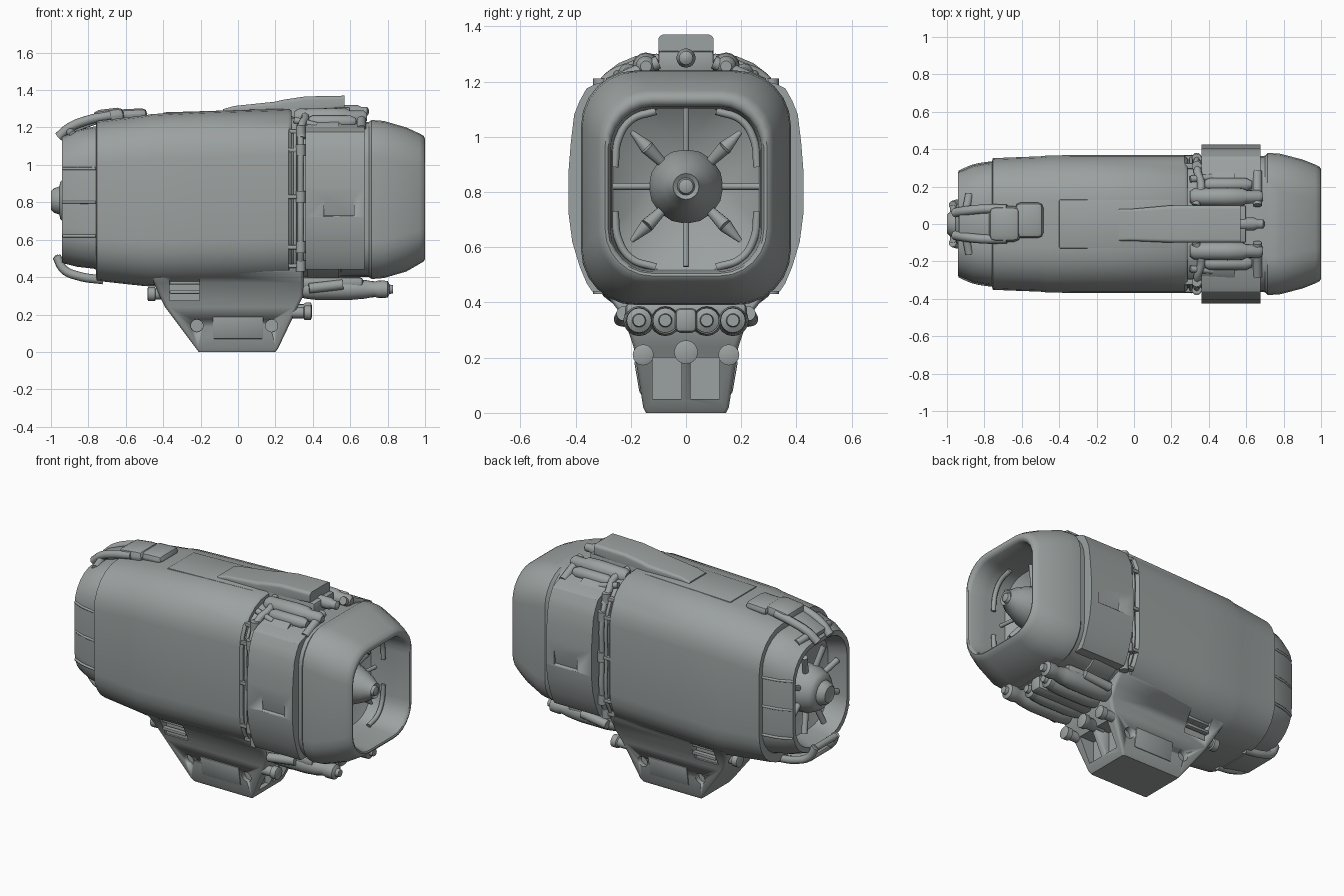
import bpy, bmesh, math
from mathutils import Vector, Matrix

if "Cube" in bpy.data.objects:
    bpy.data.objects.remove(bpy.data.objects["Cube"])

metal = bpy.data.materials.new("grey_metal")
metal.use_nodes = True
COLOUR = (0.33, 0.36, 0.355, 1)
metal.diffuse_color = COLOUR
metal.node_tree.nodes["Principled BSDF"].inputs["Base Color"].default_value = COLOUR
CZ = 0.82  # height of the engine axis


def activate(ob):
    bpy.ops.object.select_all(action='DESELECT')
    ob.select_set(True)
    bpy.context.view_layer.objects.active = ob


def finish(name, bm, angle=42):
    bmesh.ops.remove_doubles(bm, verts=bm.verts, dist=1e-5)
    bmesh.ops.recalc_face_normals(bm, faces=bm.faces)
    me = bpy.data.meshes.new(name)
    bm.to_mesh(me)
    bm.free()
    ob = bpy.data.objects.new(name, me)
    bpy.context.collection.objects.link(ob)
    me.materials.append(metal)
    activate(ob)
    bpy.ops.object.shade_smooth_by_angle(angle=math.radians(angle))
    return ob


def loft(name, sections, axis='X', steps=7):
    """Skin rounded rectangles (t, u0, u1, v0, v1, radius) along an axis."""
    bm = bmesh.new()
    rings = []
    for t, u0, u1, v0, v1, r in sections:
        ring = []
        corners = ((u1 - r, v1 - r), (u0 + r, v1 - r), (u0 + r, v0 + r), (u1 - r, v0 + r))
        for c, (cu, cv) in enumerate(corners):
            for k in range(steps):
                a = (c + k / (steps - 1)) * math.pi / 2
                u, v = cu + r * math.cos(a), cv + r * math.sin(a)
                ring.append(bm.verts.new((t, u, v) if axis == 'X' else (u, v, t)))
        rings.append(ring)
    for a, b in zip(rings, rings[1:]):
        for i in range(len(a)):
            j = (i + 1) % len(a)
            bm.faces.new((a[i], a[j], b[j], b[i]))
    bm.faces.new(rings[0])
    bm.faces.new(rings[-1])
    return finish(name, bm)


def shell(name, rows):
    """Engine skin, symmetric in y: rows of (x, half width, bottom, top, radius)."""
    return loft(name, [(x, -w, w, b, t, r) for x, w, b, t, r in rows])


def turned(name, y, z, rows):
    """Round part along x: rows of (x, radius)."""
    return loft(name, [(x, y - r, y + r, z - r, z + r, r) for x, r in rows], steps=5)


def rod(name, p, q, r0, r1=None):
    p, q = Vector(p), Vector(q)
    m = Matrix.Translation((p + q) / 2) @ (q - p).to_track_quat('Z', 'Y').to_matrix().to_4x4()
    bm = bmesh.new()
    bmesh.ops.create_cone(bm, cap_ends=True, segments=14, radius1=r0,
                          radius2=r0 if r1 is None else r1, depth=(q - p).length, matrix=m)
    return finish(name, bm)


def box(name, centre, size, tilt=0, roll=0, bevel=0.01):
    m = (Matrix.Translation(centre) @ Matrix.Rotation(tilt, 4, 'Y')
         @ Matrix.Rotation(roll, 4, 'X') @ Matrix.Diagonal((*size, 1)))
    bm = bmesh.new()
    bmesh.ops.create_cube(bm, size=1, matrix=m)
    if bevel:
        bmesh.ops.bevel(bm, geom=bm.edges[:], offset=bevel, segments=2, affect='EDGES', profile=0.5)
    return finish(name, bm)


def prism(name, outline, x0, x1):
    """Extrude a (y, z) outline along x."""
    bm = bmesh.new()
    face = bm.faces.new([bm.verts.new((x0, y, z)) for y, z in outline])
    new = bmesh.ops.extrude_face_region(bm, geom=[face])['geom']
    bmesh.ops.translate(bm, vec=(x1 - x0, 0, 0), verts=[g for g in new if isinstance(g, bmesh.types.BMVert)])
    return finish(name, bm, 25)


def pipe(name, points, radius):
    cu = bpy.data.curves.new(name, 'CURVE')
    cu.dimensions = '3D'
    cu.bevel_depth, cu.bevel_resolution, cu.use_fill_caps = radius, 2, True
    sp = cu.splines.new('BEZIER')
    sp.bezier_points.add(len(points) - 1)
    for bp, p in zip(sp.bezier_points, points):
        bp.co = p
        bp.handle_left_type = bp.handle_right_type = 'AUTO'
    ob = bpy.data.objects.new(name, cu)
    bpy.context.collection.objects.link(ob)
    cu.materials.append(metal)
    activate(ob)
    bpy.ops.object.convert(target='MESH')


def cut(ob, cutters):
    """Carve each cutter out of a part, then discard it."""
    for c in cutters:
        c.hide_render = True
        mod = ob.modifiers.new("recess", 'BOOLEAN')
        mod.operation, mod.solver, mod.object = 'DIFFERENCE', 'EXACT', c
        activate(ob)
        bpy.ops.object.modifier_apply(modifier=mod.name)
        bpy.data.objects.remove(c)


# Main casing, core behind the intake, and its cover
shell("main_casing", [(-0.76, 0.33, 0.40, 1.21, 0.22), (-0.755, 0.352, 0.38, 1.235, 0.23),
                      (-0.5, 0.362, 0.352, 1.265, 0.24), (-0.46, 0.367, 0.35, 1.272, 0.24),
                      (-0.2, 0.369, 0.35, 1.285, 0.25),
                      (0.27, 0.369, 0.365, 1.30, 0.25), (0.285, 0.355, 0.38, 1.29, 0.24)])
shell("core", [(0.2, 0.35, 0.39, 1.26, 0.22), (0.55, 0.35, 0.39, 1.25, 0.22), (0.56, 0.3, 0.44, 1.2, 0.2)])
shell("core_cover", [(0.37, 0.36, 0.39, 1.25, 0.21), (0.5, 0.365, 0.385, 1.25, 0.21),
                     (0.54, 0.365, 0.385, 1.25, 0.21)])

# Intake: outer cowl, rolled lip, inner duct and back wall in one skin
shell("intake_cowl", [(0.54, 0.30, 0.45, 1.18, 0.2), (0.55, 0.36, 0.40, 1.23, 0.2), (0.7, 0.365, 0.40, 1.23, 0.2),
                      (0.715, 0.38, 0.39, 1.24, 0.2), (0.78, 0.376, 0.395, 1.235, 0.2),
                      (0.9, 0.345, 0.43, 1.20, 0.2), (0.97, 0.317, 0.47, 1.168, 0.18),
                      (0.993, 0.305, 0.484, 1.155, 0.175), (1.0, 0.293, 0.496, 1.138, 0.17),
                      (0.996, 0.282, 0.505, 1.122, 0.16), (0.98, 0.274, 0.511, 1.11, 0.155),
                      (0.88, 0.268, 0.515, 1.105, 0.15), (0.74, 0.262, 0.52, 1.10, 0.16),
                      (0.64, 0.14, 0.68, 0.96, 0.14)])
turned("intake_spinner", 0, CZ, [(0.62, 0.135), (0.75, 0.135), (0.81, 0.118), (0.9, 0.08), (0.94, 0.052),
                                 (0.955, 0.047), (0.945, 0.032), (0.96, 0.026), (0.965, 0.015)])
for i in range(8):
    a = i * math.pi / 4
    dy, dz = math.cos(a), math.sin(a)
    if i % 2:
        rod("fan_strut", (0.76, dy * .11, CZ + dz * .11), (0.79, dy * .2, CZ + dz * .2), 0.016, 0.026)
        rod("fan_strut_tip", (0.79, dy * .2, CZ + dz * .2), (0.79, dy * .28, CZ + dz * .28), 0.026, 0.008)
    else:
        rod("fan_rib", (0.75, dy * .1, CZ + dz * .1), (0.77, dy * .28, CZ + dz * .29), 0.012)
for sy in (-1, 1):
    for sz in (-1, 1):
        pipe("duct_corner_pipe", [(0.83, sy * y, CZ - .01 + sz * z) for y, z in
                                  ((.258, .08), (.245, .18), (.2, .25), (.11, .283))], 0.014)

# Side panels either side of the intake core, each with a sloping pocket
half = [(.24, 1.215), (.33, 1.19), (.36, 1.175), (.385, 1.13), (.405, 1.08), (.417, .98), (.425, .88), (.425, .72),
        (.412, .62), (.385, .53), (.36, .47), (.34, .44), (.28, .44)]
for s in (-1, 1):
    panel = prism("side_panel", [(s * y, z) for y, z in half], 0.36, 0.675)
    cut(panel, [box("pocket_cutter", (0.54, s * .434, 0.795), (0.16, 0.03, 0.14), roll=-s * .2, bevel=0)])

    # Clamp rods and fittings in the gap
    path = ((.31, .46), (.35, .56), (.355, .83), (.35, 1.08), (.31, 1.18))
    pipe("gap_rod", [(0.335, s * y, z) for y, z in path], 0.016)
    pipe("gap_thin_rod", [(0.305, s * y, z) for y, z in path], 0.01)
    for y, z in path:
        rod("gap_fitting", (0.335, s * y, z - .03), (0.335, s * y, z + .03), 0.026)
        box("gap_clip", (0.31, s * y, z), (0.08, 0.03, 0.022), bevel=0.004)

    # Top gear beside the spine
    turned("top_canister", s * .145, 1.255, [(0.3, .03), (0.32, .045), (0.5, .05), (0.58, .047),
                                             (0.6, .035), (0.67, .037), (0.69, .02)])
    turned("top_small_canister", s * .21, 1.23, [(0.38, .025), (0.4, .035), (0.6, .035), (0.63, .02)])
    pipe("top_hose", [(0.33, s * .1, 1.28), (0.36, s * .2, 1.25), (0.34, s * .28, 1.21), (0.34, s * .325, 1.14)], 0.022)
    rod("top_brace", (0.66, s * .1, 1.27), (0.66, s * .28, 1.19), 0.024)
    rod("top_link", (0.3, s * .24, 1.24), (0.42, s * .25, 1.21), 0.018)

# Spine on top
loft("spine_ramp", [(-0.08, -.09, .08, 1.27, 1.298, .012), (-0.02, -.09, .08, 1.27, 1.315, .015),
                    (0.2, -.1, .1, 1.27, 1.338, .02), (0.24, -.1, .1, 1.28, 1.348, .02),
                    (0.36, -.1, .1, 1.28, 1.366, .02), (0.57, -.1, .1, 1.3, 1.37, .02)])
box("spine_base", (0.42, 0, 1.27), (0.36, 0.2, 0.08))
turned("spine_nose", 0, 1.285, [(0.55, .035), (0.64, .035), (0.66, .025), (0.69, .025), (0.7, .01)])
box("spine_plate", (-0.1, 0, 1.282), (0.6, 0.26, 0.016), tilt=-0.03, bevel=0.005)
box("spine_rear_block", (-0.56, 0.02, 1.27), (0.15, 0.19, 0.06), tilt=-0.05, bevel=0.028)
box("spine_rear_hump", (-0.69, 0, 1.26), (0.17, 0.19, 0.08), tilt=-0.12, bevel=0.035)

# Exhaust: tapered ring, opening and inner wall in one skin
shell("exhaust_ring", [(-0.72, 0.33, 0.42, 1.20, 0.2), (-0.77, 0.328, 0.445, 1.205, 0.2),
                       (-0.86, 0.312, 0.455, 1.185, 0.2), (-0.94, 0.28, 0.475, 1.15, 0.19),
                       (-0.94, 0.255, 0.5, 1.125, 0.18), (-0.82, 0.24, 0.53, 1.1, 0.18),
                       (-0.74, 0.12, 0.69, 0.93, 0.12)])
turned("exhaust_hub", 0, 0.81, [(-0.72, .15), (-0.88, .14), (-0.935, .115), (-0.95, .1), (-0.955, .075),
                                (-0.985, .065), (-1.0, .05), (-0.995, .03)])
for i in range(8):
    a = (i + .5) * math.pi / 4
    rod("exhaust_strut", (-0.86, math.cos(a) * .1, .81 + math.sin(a) * .1),
        (-0.89, math.cos(a) * .25, .81 + math.sin(a) * .26), 0.018)
for s in (-1, 1):
    for z in (0.62, 0.8, 0.98):
        pipe("exhaust_petal_seam", [(-0.76, s * .328, z), (-0.86, s * .31, z), (-0.935, s * .278, z)], 0.008)

    # Brackets over and under the exhaust
    pipe("upper_bracket", [(-0.96, s * .06, 1.15), (-0.9, s * .07, 1.2), (-0.8, s * .08, 1.24), (-0.68, s * .08, 1.265)], 0.025)
    pipe("lower_bracket", [(-0.97, s * .1, .51), (-0.93, s * .11, .44), (-0.85, s * .12, .405), (-0.72, s * .12, .385)], 0.024)
    rod("bracket_pin", (-0.9, s * .06, 1.18), (-0.88, s * .16, 1.16), 0.022)
box("upper_bracket_plate", (-0.82, 0, 1.215), (0.24, 0.13, 0.04), tilt=-0.35)
box("lower_bracket_plate", (-0.84, 0, 0.405), (0.2, 0.22, 0.025), tilt=0.2, bevel=0.006)
rod("lower_bracket_bar", (-0.965, -.1, .5), (-0.965, .1, .5), 0.02)

# Mounting foot with recesses cut into it
foot = loft("mounting_foot", [(0, -.21, .2, -.145, .145, .012), (.02, -.225, .215, -.155, .155, .012),
                              (.24, -.39, .32, -.19, .19, .02), (.3, -.42, .35, -.21, .21, .02),
                              (.37, -.45, .35, -.245, .245, .02), (.43, -.48, .35, -.29, .29, .02),
                              (.5, -.48, .3, -.3, .3, .02)], axis='Z')
cutters = []
for s in (-1, 1):
    cutters.append(box("foot_cutter", (0.3, s * .068, .125), (0.2, 0.105, 0.15), bevel=0))
    cutters.append(box("foot_cutter", (-0.285, s * .24, .345), (0.16, 0.1, 0.14), bevel=0))
    for x in (-0.22, 0.18):
        cutters.append(rod("foot_cutter", (x, s * .14, .14), (x, s * .24, .14), 0.033))
cut(foot, cutters)
for s in (-1, 1):
    box("foot_side_plate", (0, s * .168, .13), (0.27, 0.02, 0.12), roll=-s * .17, bevel=0.006)
    for z in (.32, .37):
        box("foot_vent_slat", (-0.285, s * .215, z), (0.16, 0.03, 0.018), bevel=0.003)
    turned("foot_front_peg", s * .155, .21, [(0.25, .03), (0.35, .03), (0.355, .038), (0.39, .038), (0.395, .025)])
    turned("foot_rear_peg", s * .15, .31, [(-0.36, .03), (-0.44, .03), (-0.445, .038), (-0.48, .038), (-0.485, .025)])
turned("foot_centre_peg", 0, .22, [(0.24, .035), (0.35, .035), (0.36, .043), (0.39, .043), (0.395, .03)])

# Cluster of canisters under the intake
box("canister_tray", (0.48, 0, 0.37), (0.38, 0.44, 0.06), bevel=0.02)
box("canister_tray_block", (0.52, 0, 0.335), (0.44, 0.08, 0.09), bevel=0.02)
for y, end in ((-.17, .83), (-.075, .74), (.075, .74), (.17, .83)):
    turned("lower_canister", y, .335, [(0.3, .03), (0.36, .05), (0.42, .057), (0.6, .057), (0.68, .05), (end - .1, .04),
                                       (end - .08, .047), (end - .03, .045), (end - .02, .025), (end, .022)])
for s in (-1, 1):
    rod("canister_stay", (0.38, s * .235, .34), (0.56, s * .225, .36), 0.027)
